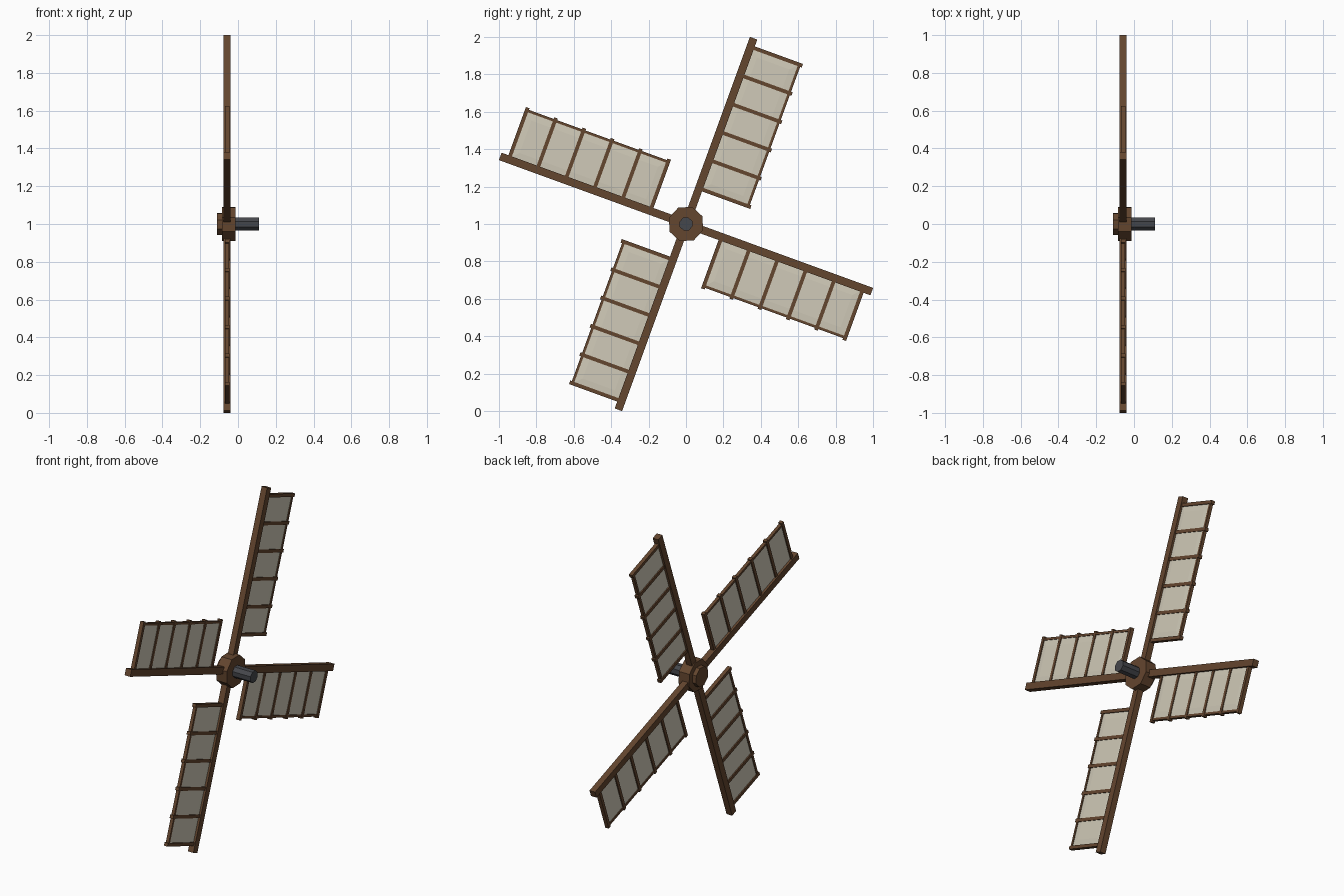
import bpy, bmesh
from math import radians, pi
from mathutils import Matrix, Vector

if "Cube" in bpy.data.objects:
    bpy.data.objects.remove(bpy.data.objects["Cube"])

TILT = radians(-20)
PLANE = -0.058          # x position of the sail plane


def material(name, rgb):
    m = bpy.data.materials.new(name)
    m.diffuse_color = (*rgb, 1)
    m.use_nodes = True
    m.node_tree.nodes["Principled BSDF"].inputs["Base Color"].default_value = m.diffuse_color
    return m


WOOD = material("wood", (0.127, 0.061, 0.028))
CLOTH = material("cloth", (0.63, 0.59, 0.48))
METAL = material("dark_metal", (0.06, 0.063, 0.072))


def finish(name, bm, mat, angle):
    # turn about the x axis and lift the wheel so it stands on the ground
    bm.transform(Matrix.Translation((0, 0, 1)) @ Matrix.Rotation(angle, 4, 'X'))
    mesh = bpy.data.meshes.new(name)
    bm.to_mesh(mesh)
    bm.free()
    mesh.materials.append(mat)
    bpy.context.collection.objects.link(bpy.data.objects.new(name, mesh))


def add_box(bm, lo, hi):
    lo, hi = Vector(lo), Vector(hi)
    m = Matrix.Translation((lo + hi) / 2) @ Matrix.Diagonal((*(hi - lo), 1))
    return bmesh.ops.create_cube(bm, size=1, matrix=m)["verts"]


def octagon(name, x0, x1, radius, mat):
    bm = bmesh.new()
    m = Matrix.Translation(((x0 + x1) / 2, 0, 0)) @ Matrix.Rotation(pi / 2, 4, 'Y')
    bmesh.ops.create_cone(bm, cap_ends=True, segments=8, radius1=radius,
                          radius2=radius, depth=x1 - x0, matrix=m)
    finish(name, bm, mat, TILT)


# Hub, nose cap and axle
octagon("hub", -0.085, -0.013, 0.097, WOOD)
octagon("hub_nose", -0.11, -0.08, 0.062, WOOD)
octagon("axle", -0.02, 0.11, 0.037, METAL)

for k in range(4):
    angle = TILT - k * pi / 2

    # Main spar
    bm = bmesh.new()
    add_box(bm, (PLANE - 0.019, -0.021, 0), (PLANE + 0.019, 0.021, 1.057))
    finish(f"spar_{k + 1}", bm, WOOD, angle)

    # Lattice: six cross bars and the outer rail
    bm = bmesh.new()
    for i in range(6):
        r = 0.203 + i * 0.161
        add_box(bm, (PLANE - 0.012, 0, r - 0.01), (PLANE + 0.012, 0.295, r + 0.01))
    add_box(bm, (PLANE - 0.01, 0.272, 0.2), (PLANE + 0.01, 0.286, 1.012))
    finish(f"lattice_{k + 1}", bm, WOOD, angle)

    # Sail cloth with a slightly raised panel on the axle side
    bm = bmesh.new()
    add_box(bm, (PLANE - 0.005, 0.01, 0.203), (PLANE + 0.005, 0.279, 1.008))
    front = [f for f in bm.faces if f.calc_center_median().x > PLANE + 0.004]
    bmesh.ops.inset_region(bm, faces=front, thickness=0.06, depth=0.003)
    finish(f"sail_{k + 1}", bm, CLOTH, angle)
